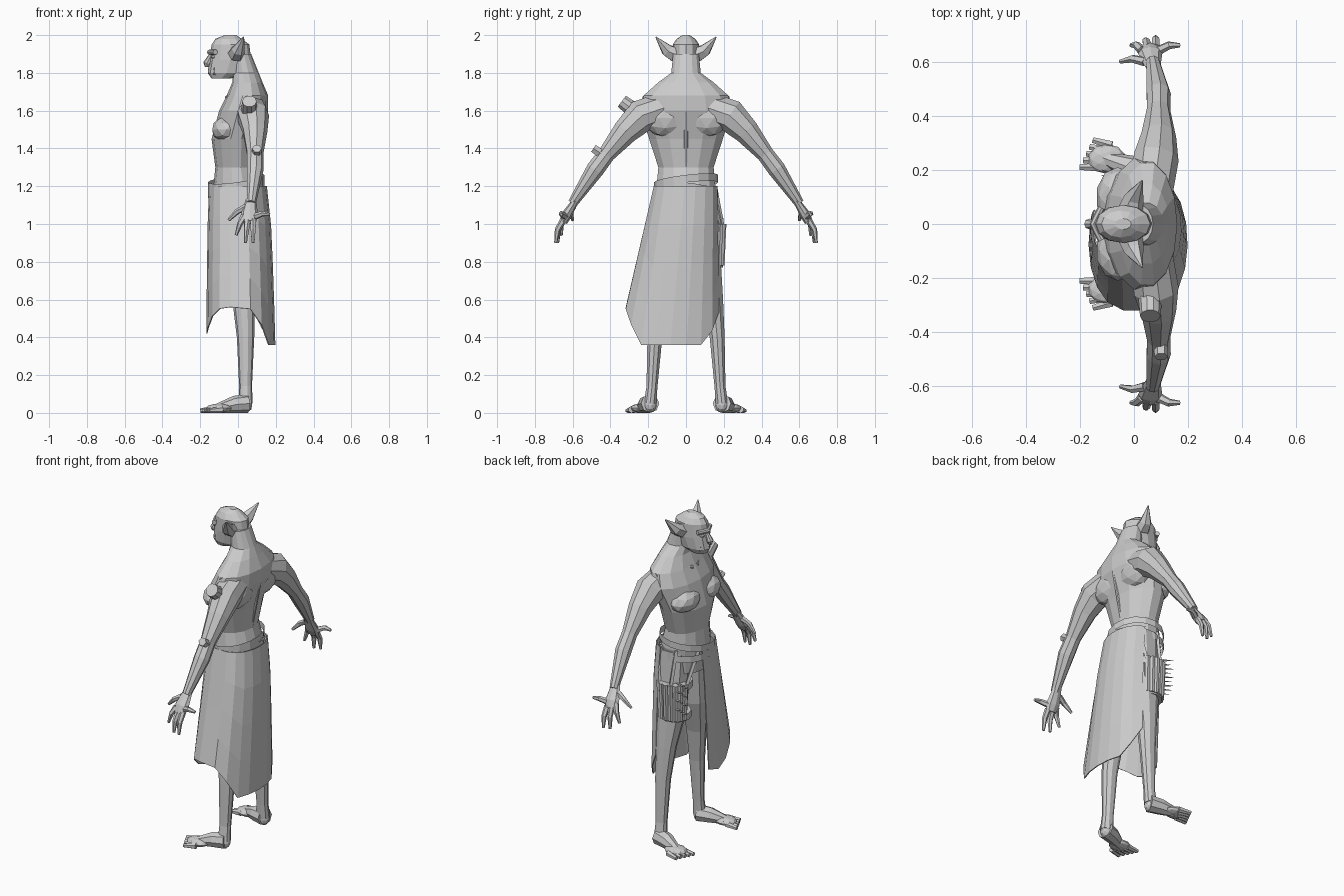
import bpy
import bmesh
from math import copysign, cos, sin, pi
from mathutils import Vector

default_cube = bpy.data.objects.get("Cube")
if default_cube:
    bpy.data.objects.remove(default_cube, do_unlink=True)

colour = [.6] * 3 + [1]
grey = bpy.data.materials.new("plain grey")
grey.use_nodes = True
grey.diffuse_color = colour
grey.node_tree.nodes["Principled BSDF"].inputs["Base Color"].default_value = colour

FORWARD = Vector((1, 0, 0))
UP = Vector((0, 0, 1))


def finish(name, bm):
    """Turn a bmesh into a flat shaded grey object."""
    bmesh.ops.recalc_face_normals(bm, faces=bm.faces)
    mesh = bpy.data.meshes.new(name)
    bm.to_mesh(mesh)
    bm.free()
    mesh.materials.append(grey)
    obj = bpy.data.objects.new(name, mesh)
    bpy.context.collection.objects.link(obj)
    return obj


def skin(name, rings):
    """Bridge successive rings of points and cap both ends."""
    bm = bmesh.new()
    loops = [[bm.verts.new(point) for point in ring] for ring in rings]
    for lower, upper in zip(loops, loops[1:]):
        for k in range(len(lower)):
            bm.faces.new((lower[k - 1], lower[k], upper[k], upper[k - 1]))
    bm.faces.new(loops[0])
    bm.faces.new(loops[-1])
    return finish(name, bm)


def ellipse(centre, across, along, sides):
    turns = [2 * pi * k / sides for k in range(sides)]
    return [centre + across * cos(turn) + along * sin(turn) for turn in turns]


def tube(name, stations, sides=8, axis=FORWARD, side=1, flat=1):
    """Limb through (x, y, z, radius) stations; flat scales the second radius."""
    points = [Vector((x, y * side, z)) for x, y, z, radius in stations]
    rings = []
    for i, station in enumerate(stations):
        before, after = points[max(i - 1, 0)], points[min(i + 1, len(points) - 1)]
        heading = (after - before).normalized()
        across = (axis - heading * axis.dot(heading)).normalized()
        along = heading.cross(across)
        radius = station[-1]
        rings.append(ellipse(points[i], across * radius, along * radius * flat, sides))
    return skin(name, rings)


def rod(name, start, end, start_radius, end_radius, sides=6, side=1):
    path = Vector(end) - Vector(start)
    axis = min(FORWARD, UP, key=lambda choice: abs(choice.dot(path)))
    return tube(name, [(*start, start_radius), (*end, end_radius)], sides, axis, side)


def stack(name, levels, sides=14):
    """Level ellipses from (height, centre x, half depth, half width)."""
    return skin(name, [ellipse(Vector((x, 0, z)), Vector((depth, 0, 0)),
                               Vector((0, width, 0)), sides)
                       for z, x, depth, width in levels])


def blob(name, centre, size, side=1):
    """Low-poly rounded mass."""
    bm = bmesh.new()
    bmesh.ops.create_icosphere(bm, subdivisions=2, radius=1)
    for vert in bm.verts:
        vert.co = Vector(c + v * s for c, v, s in zip(centre, vert.co, size))
        vert.co.y *= side
    return finish(name, bm)


# Torso and neck
stack("torso", [(1.05, 0, .12, .14), (1.2, 0, .13, .16), (1.3, -.01, .11, .15),
                (1.45, -.01, .13, .2), (1.6, .03, .13, .25), (1.68, .05, .11, .23),
                (1.75, .05, .08, .15), (1.8, .04, .07, .08), (1.9, .02, .05, .07)])
tube("spine", [(.09, 0, 1.3, .01), (.15, 0, 1.6, .01), (.12, 0, 1.74, .01)])

# Head with heavy jaw
stack("head", [(1.77, -.09, .05, .04), (1.8, -.06, .1, .06), (1.87, -.04, .11, .07),
               (1.95, -.04, .1, .07), (1.98, -.05, .07, .05), (2, -.04, .03, .02)], sides=12)
tube("nose", [(-.14, 0, 1.9, .01), (-.165, 0, 1.85, .02), (-.165, 0, 1.83, .01)])
for part, height, reach, radius in (("brow", 1.91, .06, .014), ("upper_lip", 1.82, .04, .01),
                                    ("lower_lip", 1.8, .04, .01)):
    corner = (-.12, reach, height, radius)
    tube(part, [corner, (-.15, 0, height, radius), (-.12, -reach, height, radius)], axis=UP)

# Paired body parts
for tag, side in (("near_bare_leg", 1), ("near_skirt", -1)):
    def label(part):
        return part + "_" + tag

    blob(label("eye"), (-.13, .03, 1.885), (.014, .014, .01), side)
    tube(label("ear"), [(-.01, .06, 1.9, .045), (0, .1, 1.92, .036), (.03, .16, 1.99, .003)],
         sides=6, side=side)
    blob(label("chest_muscle"), (-.06, .1, 1.5), (.08, .11, .07), side)
    blob(label("shoulder_blade"), (.08, .11, 1.56), (.07, .12, .1), side)
    tube(label("collar_bone"), [(-.06, .02, 1.67, .01), (-.02, .1, 1.69, .01),
                                (.05, .22, 1.66, .02)], side=side)

    # Arm and open hand
    tube(label("arm"), [(.06, .1, 1.62, .08), (.08, .24, 1.57, .085), (.09, .32, 1.49, .066),
                        (.09, .42, 1.37, .044), (.09, .48, 1.29, .046), (.07, .6, 1.11, .025)],
         sides=9, side=side, flat=1.05)
    tube(label("palm"), [(.07, .58, 1.13, .028), (.06, .63, 1.05, .045), (.06, .65, 1.01, .036)],
         side=side, flat=.6)
    fingers = {"thumb": ((.04, .6, 1.09), (-.05, .6, 1.02)),
               "first_finger": ((.03, .64, 1.04), (-.01, .66, .94)),
               "middle_finger": ((.05, .65, 1.02), (.04, .68, .9)),
               "ring_finger": ((.08, .65, 1.02), (.08, .69, .9)),
               "little_finger": ((.09, .64, 1.04), (.17, .66, 1.05))}
    for finger, (root, tip) in fingers.items():
        knuckle = (Vector(root) + Vector(tip)) / 2 + Vector((0, .01, .01))
        tube(label(finger), [(*root, .018), (*knuckle, .015), (*tip, .008)],
             sides=6, axis=Vector((0, 1, 1)), side=side)

    # Leg and splayed foot
    tube(label("leg"), [(.02, .08, 1.18, .1), (.02, .11, .8, .087), (.03, .145, .6, .06),
                        (.04, .165, .4, .046), (.04, .18, .14, .034), (.04, .19, .05, .038)],
         sides=10, side=side, flat=.9)
    blob(label("heel"), (.04, .19, .04), (.036, .034, .04), side)
    tube(label("instep"), [(.05, .19, .05, .05), (-.02, .21, .045, .045), (-.13, .25, .02, .02)],
         axis=UP, side=side)
    blob(label("ball_of_foot"), (-.1, .24, .025), (.07, .055, .025), side)
    for toe in range(5):
        root = Vector((-.13 + toe * .012, .21 + toe * .02, .018))
        rod(label("toe_%d" % toe), root, root + Vector((-.07, toe * .005, -.006)),
            .018, .012, side=side)

# Bolts through one arm
rod("upper_arm_bolt", (.06, -.26, 1.59), (.06, -.34, 1.65), .045, .038, sides=10)
rod("elbow_bolt", (.1, -.43, 1.36), (.1, -.49, 1.4), .026, .025)

# Crossed waist sash
for part, tilt in (("upper_sash", .02), ("lower_sash", -.02)):
    bm = bmesh.new()
    bmesh.ops.create_cone(bm, segments=16, radius1=1, radius2=1, depth=.04)
    for vert in bm.verts:
        lean = tilt + vert.co.x * .02 + vert.co.y * tilt
        vert.co = Vector((vert.co.x * .15 - .01, vert.co.y * .17, vert.co.z + lean + 1.2))
    finish(part, bm)

# Open skirt flaring from the waist to a pointed hem, one leg left bare
bm = bmesh.new()
columns, rows = 14, 4
first_turn, last_turn = pi * .9, pi * 2.42
grid = []
for column in range(columns + 1):
    turn = first_turn + (last_turn - first_turn) * column / columns
    depth = copysign(abs(cos(turn)) ** .7, cos(turn))
    drop = min(.2, .4 * cos(turn) ** 2) if depth > 0 else .14 * cos(turn) ** 4
    waist = Vector((.15 * depth, .17 * sin(turn), 1.2))
    hem = Vector((.015 + .18 * depth, .25 * sin(turn) - .07, .56 - drop))
    line = []
    for row in range(rows + 1):
        point = waist.lerp(hem, row / rows)
        point.x = waist.x + (hem.x - waist.x) * (row / rows) ** .5
        line.append(bm.verts.new(point))
    grid.append(line)
for here, beside in zip(grid, grid[1:]):
    for row in range(rows):
        bm.faces.new((here[row], beside[row], beside[row + 1], here[row + 1]))
skirt = finish("skirt", bm)
cloth = skirt.modifiers.new("cloth", "SOLIDIFY")
cloth.thickness = .006
cloth.offset = 0

# Thigh holster: bands, staves, hanging straps and spikes
thigh = Vector((0, .105, 0))
for part, height, radius in (("upper_band", .98, .1), ("lower_band", .79, .09)):
    rod(part, thigh + UP * (height - .02), thigh + UP * (height + .02), radius, radius, sides=12)
for stave in range(7):
    turn = pi * (.3 + stave * .1)
    outward = Vector((cos(turn), sin(turn), 0))
    foot, top = thigh + outward * .085, thigh + outward * .095
    rod("stave_%d" % stave, foot + UP * .78, top + UP, .016, .016)
    if stave % 3 == 0:
        waist = Vector((outward.x * .13, outward.y * .16, 1.2))
        rod("strap_%d" % stave, top + UP * .97, waist, .012, .012, sides=4)
for spike in range(12):
    root = Vector((-.06, .14 + spike % 3 * .02, .82 + spike * .018))
    rod("spike_%d" % spike, root, root + Vector((-.06, .02, .01)), .007, .001, sides=4)
